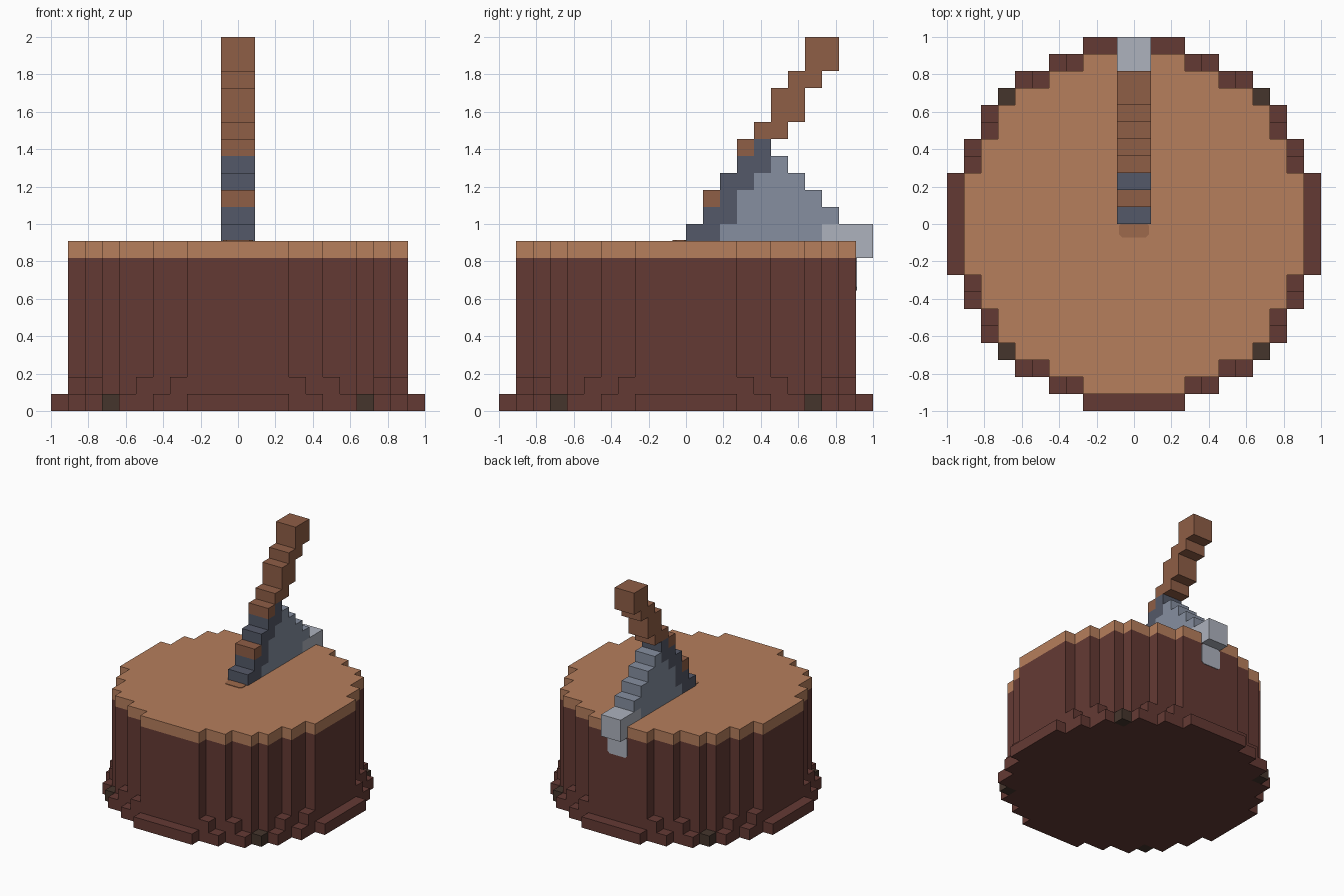
import bpy, bmesh
from mathutils import Vector

cube = bpy.data.objects.get("Cube")
if cube:
    bpy.data.objects.remove(cube, do_unlink=True)

U = 1 / 11  # one block


def material(name, hex_colour):
    srgb = [int(hex_colour[i:i + 2], 16) / 255 for i in (0, 2, 4)]
    colour = [c / 12.92 if c < 0.04045 else ((c + 0.055) / 1.055) ** 2.4 for c in srgb] + [1]
    mat = bpy.data.materials.new(name)
    mat.use_nodes = True
    mat.diffuse_color = colour
    bsdf = next(n for n in mat.node_tree.nodes if n.type == "BSDF_PRINCIPLED")
    bsdf.inputs["Base Color"].default_value = colour
    bsdf.inputs["Roughness"].default_value = 0.9
    return mat


bark = material("bark brown", "643A34")
moss = material("dark moss", "45352C")
wood = material("cut wood", "B67E5C")
cut = material("cut mark", "9E6A4C")
handle_brown = material("handle brown", "8F5E46")
dark_steel = material("dark steel", "545968")
steel = material("steel", "868FA0")
edge_steel = material("bright steel", "ADB2BD")


def stepped(rows):
    """Outline of stacked rows (bottom, top, left, right)."""
    left = [p for b, t, l, r in rows for p in ((l, b), (l, t))]
    right = [p for b, t, l, r in reversed(rows) for p in ((r, t), (r, b))]
    points = []
    for p in left + right:
        if p not in points:
            points.append(p)
    return points


def chamfered(l, r, b, t, c=0.2):
    """Rectangle with clipped corners."""
    return [(l + c, b), (r - c, b), (r, b + c), (r, t - c),
            (r - c, t), (l + c, t), (l, t - c), (l, b + c)]


PLACE = {"x": lambda a, b, d: (d, a, b),
         "y": lambda a, b, d: (a, d, b),
         "z": lambda a, b, d: (a, b, d)}


def add_prism(bm, points, lo, hi, axis):
    place = PLACE[axis]
    rings = [[bm.verts.new(Vector(place(a, b, d)) * U) for a, b in points] for d in (lo, hi)]
    for ring in rings:
        bm.faces.new(ring)
    for i in range(len(points)):
        j = (i + 1) % len(points)
        bm.faces.new((rings[0][i], rings[0][j], rings[1][j], rings[1][i]))


def build(name, mat, prisms):
    bm = bmesh.new()
    for prism in prisms:
        add_prism(bm, *prism)
    bmesh.ops.recalc_face_normals(bm, faces=bm.faces)
    mesh = bpy.data.meshes.new(name)
    bm.to_mesh(mesh)
    bm.free()
    mesh.materials.append(mat)
    obj = bpy.data.objects.new(name, mesh)
    bpy.context.collection.objects.link(obj)
    return obj


def disc(steps):
    """Blocky round outline from (depth, half width) steps, mirrored front to back."""
    rows, start = [], 0
    for depth, width in steps:
        rows.append((start, depth, -width, width))
        start = depth
    mirrored = [(-t, -b, l, r) for b, t, l, r in reversed(rows)]
    return stepped(mirrored + rows)


def four_cells(x, y, z):
    """One block repeated in the four quadrants."""
    prisms = []
    for sx in (-1, 1):
        for sy in (-1, 1):
            a, b = sorted((sx * x, sx * (x + 1)))
            c, d = sorted((sy * y, sy * (y + 1)))
            prisms.append((stepped([(c, d, a, b)]), z, z + 1, "z"))
    return prisms


# Stump
trunk = disc([(3, 10), (5, 9), (7, 8), (8, 7), (9, 5), (10, 3)])
root_ring = disc([(3, 11), (5, 10), (7, 9), (8, 7), (9, 7), (10, 5), (11, 3)])
build("stump_base", bark, [(root_ring, 0, 1, "z")])
build("stump_trunk", bark, [(trunk, 1, 9, "z")])
build("stump_top", wood, [(trunk, 9, 10, "z")])
build("corner_moss", moss, four_cells(7, 7, 0))

# Raised roots in the inner corners
root_cells = []
for x, y in ((3, 9), (5, 8)):
    root_cells += four_cells(x, y, 1) + four_cells(y, x, 1)
build("roots", bark, root_cells)


# Axe, drawn from the side and two blocks thick
def axe_part(name, mat, *profiles):
    build(name, mat, [(stepped(rows), -1, 1, "x") for rows in profiles])


axe_part("axe_handle", handle_brown,
         [(16, 17, 4, 6), (17, 19, 5, 7), (19, 20, 6, 8), (20, 22, 7, 9)],
         [(15, 16, 3, 4)],
         [(12, 13, 1, 2)])
axe_part("axe_socket", dark_steel,
         [(10, 11, 0, 2), (11, 12, 1, 3), (12, 13, 2, 3),
          (13, 14, 2, 4), (14, 15, 3, 5), (15, 16, 4, 5)])
axe_part("axe_blade", steel,
         [(10, 11, 2, 8), (11, 12, 3, 9), (12, 13, 3, 8), (13, 14, 4, 7), (14, 15, 5, 6)])
axe_part("axe_edge", edge_steel, [(9, 10, 10, 11), (10, 11, 8, 11)])

# Thin marks where the axe meets the stump
build("cut_mark", cut, [(chamfered(-0.88, 0.88, -0.8, 0.1), 10, 10.05, "z")])
build("edge_mark", edge_steel, [(chamfered(-1, 1, 7.1, 9), 10, 10.05, "y")])
